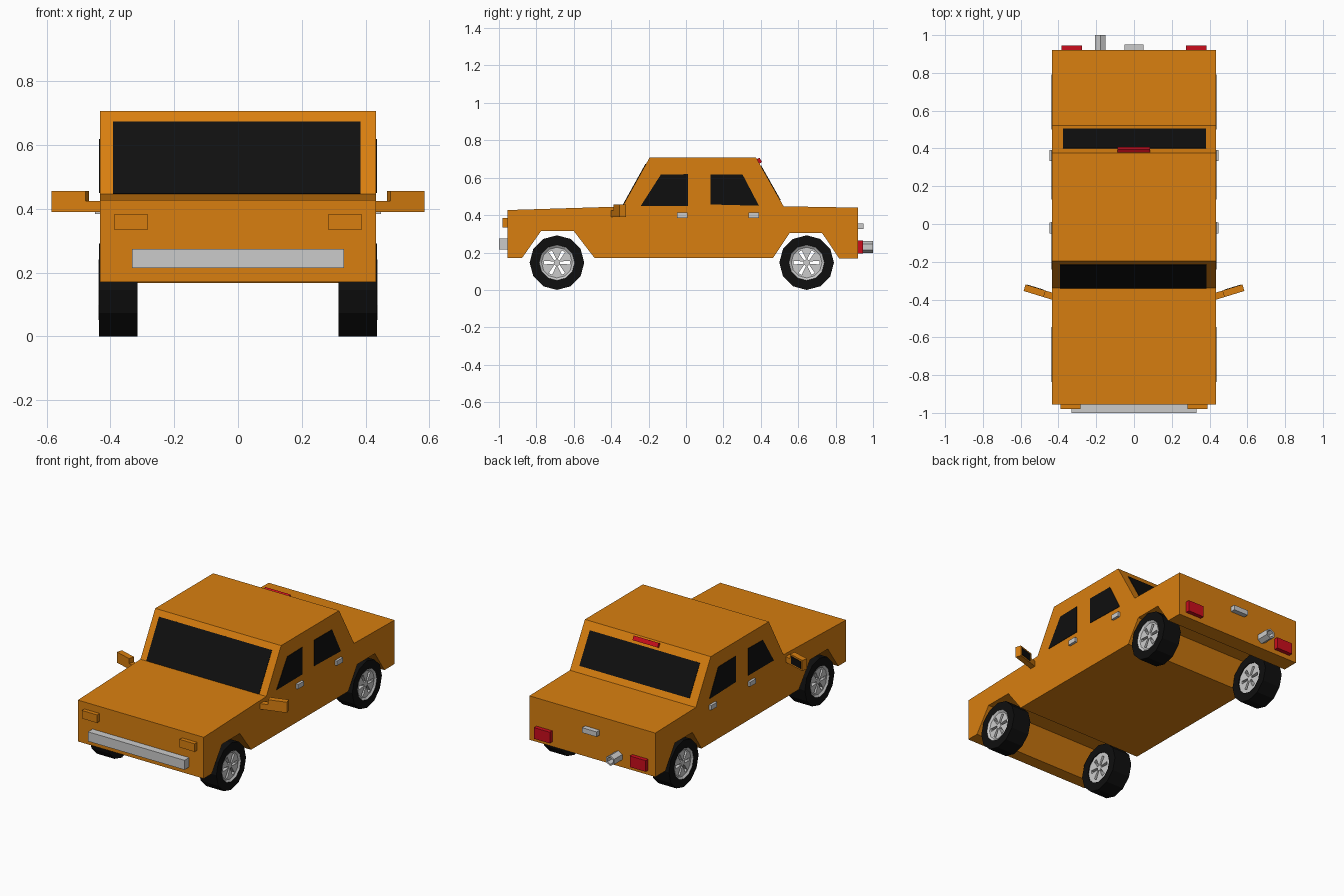
import bpy, bmesh, math
from mathutils import Matrix

if "Cube" in bpy.data.objects:
    bpy.data.objects.remove(bpy.data.objects["Cube"])


def material(name, rgb):
    m = bpy.data.materials.new(name)
    m.diffuse_color = (*rgb, 1)
    m.use_nodes = True
    m.node_tree.nodes["Principled BSDF"].inputs["Base Color"].default_value = m.diffuse_color
    return m


PAINT = material("paint", (0.69, 0.212, 0.005))
BLACK = material("black", (0.0047, 0.0047, 0.0047))
RED = material("red", (0.6, 0.004, 0.012))


def finish(name, bm, mat=None, matrix=None):
    if matrix:
        bm.transform(matrix)
    bmesh.ops.remove_doubles(bm, verts=bm.verts, dist=1e-5)
    bmesh.ops.recalc_face_normals(bm, faces=bm.faces)
    me = bpy.data.meshes.new(name)
    bm.to_mesh(me)
    bm.free()
    ob = bpy.data.objects.new(name, me)
    bpy.context.collection.objects.link(ob)
    if mat:
        me.materials.append(mat)
    return ob


def add_prism(bm, pts, x0, x1):
    f = bm.faces.new([bm.verts.new((x0, y, z)) for y, z in pts])
    r = bmesh.ops.extrude_face_region(bm, geom=[f], use_keep_orig=True)
    vs = [g for g in r["geom"] if isinstance(g, bmesh.types.BMVert)]
    bmesh.ops.translate(bm, verts=vs, vec=(x1 - x0, 0, 0))


def extrude_x(name, pts, x0, x1, mat=None, matrix=None):
    bm = bmesh.new()
    add_prism(bm, pts, x0, x1)
    return finish(name, bm, mat, matrix)


def box(name, x, y, z, mat=None, matrix=None):
    return extrude_x(name, [(y[0], z[0]), (y[1], z[0]), (y[1], z[1]), (y[0], z[1])],
                     x[0], x[1], mat, matrix)


def lathe(name, prof, n, mat=None, matrix=None):
    # closed (x, radius) profile spun about the x axis
    bm = bmesh.new()
    rings = []
    for i in range(n):
        a = 2 * math.pi * i / n
        rings.append([bm.verts.new((x, r * math.sin(a), -r * math.cos(a))) for x, r in prof])
    for i in range(n):
        a, b = rings[i], rings[(i + 1) % n]
        for j in range(len(prof)):
            k = (j + 1) % len(prof)
            if prof[j][1] or prof[k][1]:
                bm.faces.new((a[j], a[k], b[k], b[j]))
    return finish(name, bm, mat, matrix)


def slope_panel(name, a, b, t0, t1, x0, x1, thick, mat):
    # flat plate lying on the slope from a to b
    dy, dz = b[0] - a[0], b[1] - a[1]
    l = math.hypot(dy, dz)
    ny, nz = -dz / l, dy / l
    if nz < 0:
        ny, nz = -ny, -nz
    p, q = [(a[0] + dy * t, a[1] + dz * t) for t in (t0, t1)]
    pts = [(v[0] + ny * d, v[1] + nz * d)
           for v, d in ((p, -0.01), (q, -0.01), (q, thick), (p, thick))]
    return extrude_x(name, pts, x0, x1, mat)


# Body shell with wheel arches running right across
body = [(-0.955, 0.17), (-0.955, 0.427), (-0.34, 0.446), (-0.195, 0.707), (0.375, 0.707),
        (0.522, 0.447), (0.92, 0.44), (0.92, 0.167), (0.82, 0.167), (0.727, 0.305),
        (0.555, 0.305), (0.465, 0.17), (-0.49, 0.172), (-0.60, 0.315), (-0.775, 0.315),
        (-0.877, 0.17)]
extrude_x("body", body, -0.433, 0.433, PAINT)

# Front and rear glass, high brake light
slope_panel("windscreen", body[2], body[3], 0.0, 0.87, -0.392, 0.384, 0.003, BLACK)
slope_panel("rear_window", body[4], body[5], 0.17, 0.87, -0.377, 0.38, 0.003, BLACK)
slope_panel("high_brake_light", body[4], body[5], 0.03, 0.12, -0.088, 0.084, 0.016, RED)

# Bumper, boot handle and hollow exhaust
box("front_bumper", (-0.332, 0.332), (-1.0, -0.94), (0.215, 0.274))
box("boot_handle", (-0.05, 0.05), (0.9, 0.95), (0.325, 0.356))
lathe("exhaust", [(0.9, 0.032), (1.0, 0.032), (1.0, 0.022), (0.9, 0.022)], 6, None,
      Matrix.Translation((-0.178, 0, 0.23)) @ Matrix.Rotation(math.pi / 2, 4, "Z"))

# Wheel rim cutter: six wedge slots
bm = bmesh.new()
for i in range(6):
    a = math.pi / 3 * i
    c, s = math.cos(a), math.sin(a)
    wedge = [(0.017, -0.006), (0.07, -0.01), (0.07, 0.01), (0.017, 0.006)]
    add_prism(bm, [(r * c - w * s, r * s + w * c) for r, w in wedge], 0.25, 0.5)
cutter = finish("rim_slot_cutter", bm)

tyre_prof = [(0.315, 0.094), (0.315, 0.146), (0.436, 0.146), (0.436, 0.094)]
rim_prof = [(0.32, 0), (0.32, 0.095), (0.437, 0.095), (0.428, 0.082), (0.428, 0)]
rim = lathe("rim", rim_prof, 12)
mod = rim.modifiers.new("slots", "BOOLEAN")
mod.object = cutter
mod.solver = "EXACT"
deps = bpy.context.evaluated_depsgraph_get()
rim_mesh = bpy.data.meshes.new_from_object(rim.evaluated_get(deps))
bpy.data.objects.remove(rim)
bpy.data.objects.remove(cutter)

for s, side in ((1, "right"), (-1, "left")):
    flip = Matrix.Scale(s, 4, (1, 0, 0))
    # Wheels
    for y, end in ((-0.69, "front"), (0.645, "rear")):
        m = Matrix.Translation((0, y, 0.146)) @ flip
        lathe(f"{end}_{side}_tyre", tyre_prof, 12, BLACK, m)
        bm = bmesh.new()
        bm.from_mesh(rim_mesh)
        finish(f"{end}_{side}_rim", bm, None, m)
    # Side windows
    extrude_x(f"front_{side}_window", [(-0.242, 0.449), (-0.135, 0.616), (0.01, 0.619),
              (0.01, 0.45)], 0.42, 0.4355, BLACK, flip)
    extrude_x(f"rear_{side}_window", [(0.13, 0.457), (0.13, 0.618), (0.303, 0.616),
              (0.39, 0.45)], 0.42, 0.4355, BLACK, flip)
    # Door handles
    for y, end in ((-0.02, "front"), (0.362, "rear")):
        box(f"{end}_{side}_handle", (0.42, 0.448), (y - 0.029, y + 0.029), (0.384, 0.413), None, flip)
    # Head and tail lights
    box(f"{side}_headlight", (0.284, 0.388), (-0.98, -0.94), (0.334, 0.384), PAINT, flip)
    box(f"{side}_tail_light", (0.275, 0.384), (0.9, 0.945), (0.196, 0.265), RED, flip)
    # Door mirror, swept back
    m = flip @ Matrix.Translation((0.43, -0.383, 0)) @ Matrix.Rotation(math.radians(17), 4, "Z")
    box(f"{side}_mirror_arm", (-0.02, 0.05), (-0.018, 0.018), (0.39, 0.425), PAINT, m)
    box(f"{side}_mirror_head", (0.045, 0.156), (-0.018, 0.018), (0.39, 0.456), PAINT, m)
    box(f"{side}_mirror_glass", (0.056, 0.146), (0.01, 0.02), (0.4, 0.446), BLACK, m)
